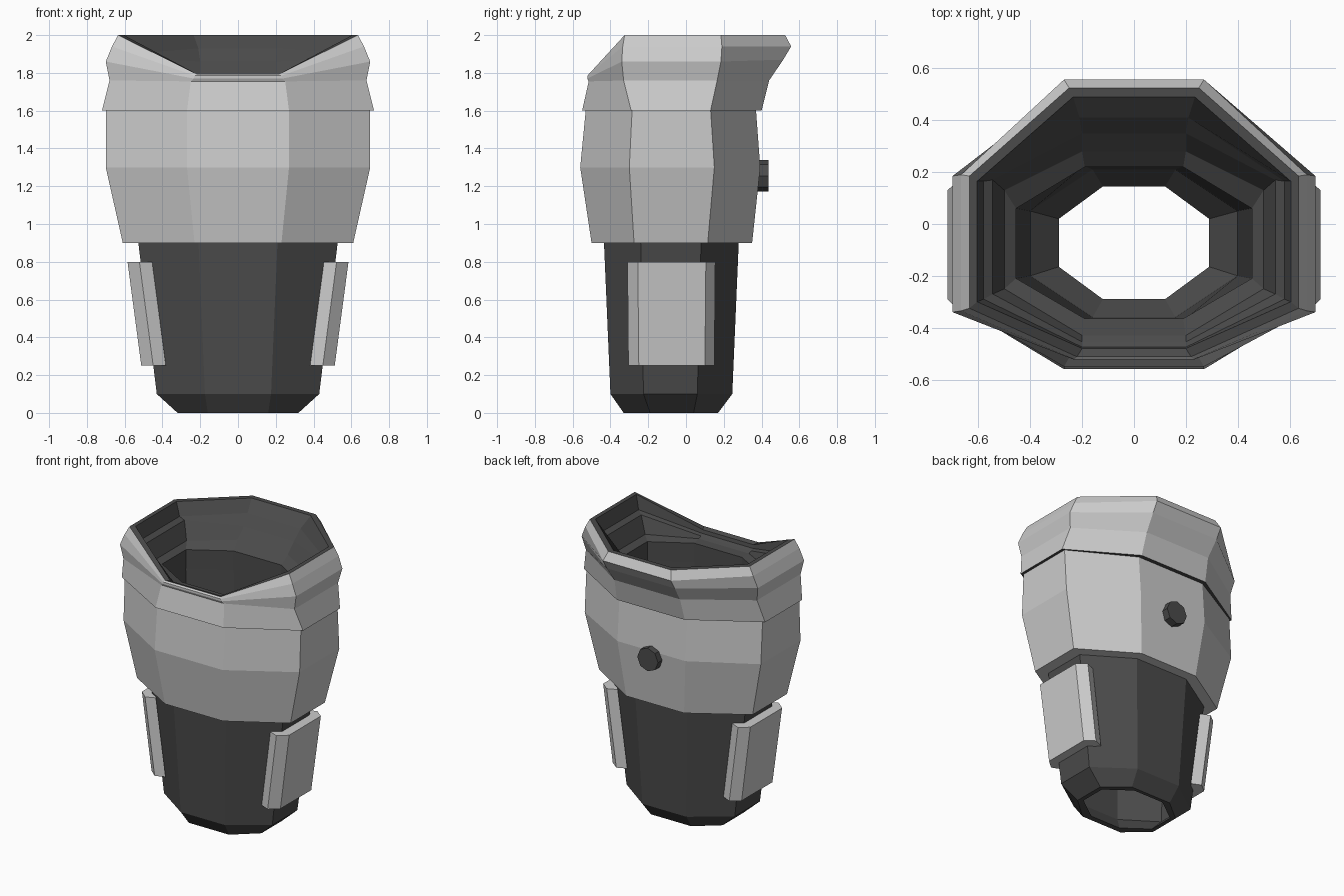
import bpy, bmesh, math
from mathutils import Matrix

dark = bpy.data.materials.new("dark_grey")
dark.diffuse_color = (0.07, 0.07, 0.07, 1)
light = bpy.data.materials.new("light_grey")
light.diffuse_color = (0.6, 0.6, 0.6, 1)


def finish(name, bm):
    bmesh.ops.recalc_face_normals(bm, faces=bm.faces)
    me = bpy.data.meshes.new(name)
    bm.to_mesh(me)
    bm.free()
    me.materials.append(light)
    me.materials.append(dark)
    ob = bpy.data.objects.new(name, me)
    bpy.context.collection.objects.link(ob)
    return ob


def octagon(z, x, sf, sb, a, yf, yb, zf=None, zb=None, ab=None):
    """Mirrored octagon: side half-width x, side corners sf/sb, front/back half-widths a/ab."""
    zf = z if zf is None else zf
    zb = z if zb is None else zb
    ab = a if ab is None else ab
    half = [(a, yf, zf), (x, sf, z), (x, sb, z), (ab, yb, zb)]
    return half + [(-p[0], p[1], p[2]) for p in reversed(half)]


def loft(name, rings, dark_bands):
    """Closed wall through the rings; the listed bands are dark."""
    bm = bmesh.new()
    loops = [[bm.verts.new(p) for p in octagon(*r)] for r in rings]
    for i, lo in enumerate(loops):
        hi = loops[(i + 1) % len(loops)]
        for k in range(8):
            j = (k + 1) % 8
            f = bm.faces.new((lo[k], lo[j], hi[j], hi[k]))
            f.material_index = int(i in dark_bands)
    return finish(name, bm)


# inner sleeve, open at both ends, running up inside the shell to the collar
loft("inner_sleeve", [
    (0.00, 0.32, -0.19, 0.04, 0.16, -0.33, 0.17),
    (0.10, 0.43, -0.225, 0.06, 0.175, -0.40, 0.245),
    (0.92, 0.53, -0.24, 0.08, 0.21, -0.435, 0.28),
    (1.62, 0.53, -0.24, 0.08, 0.21, -0.435, 0.28),
    (1.62, 0.46, -0.212, 0.062, 0.192, -0.37, 0.225),
    (0.11, 0.40, -0.20, 0.05, 0.16, -0.36, 0.21),
    (0.00, 0.29, -0.165, 0.02, 0.12, -0.29, 0.145),
], range(7))

# bulging upper shell
loft("upper_shell", [
    (0.90, 0.61, -0.275, 0.115, 0.23, -0.50, 0.35),
    (1.30, 0.70, -0.30, 0.15, 0.27, -0.56, 0.393),
    (1.61, 0.70, -0.285, 0.13, 0.27, -0.53, 0.37),
    (1.61, 0.52, -0.23, 0.08, 0.205, -0.42, 0.27),
    (0.90, 0.52, -0.23, 0.08, 0.205, -0.42, 0.27),
], ())

# flared collar, low at the front and raised at the back, with a stepped dark lining
loft("collar", [
    (1.60, 0.72, -0.29, 0.13, 0.27, -0.55, 0.40),
    (1.76, 0.68, -0.33, 0.165, 0.25, -0.515, 0.44, 1.755, 1.76, 0.26),
    (1.86, 0.70, -0.34, 0.185, 0.235, -0.522, 0.515, 1.77, 1.87, 0.27),
    (1.94, 0.667, -0.335, 0.19, 0.23, -0.522, 0.557, 1.785, 1.94, 0.27),
    (2.00, 0.635, -0.325, 0.185, 0.22, -0.512, 0.525, 1.795, 2.0, 0.25),
    (2.00, 0.605, -0.30, 0.165, 0.20, -0.48, 0.49, 1.785, 2.0, 0.235),
    (1.90, 0.58, -0.29, 0.165, 0.20, -0.475, 0.41, 1.76, 1.93, 0.21),
    (1.88, 0.545, -0.27, 0.17, 0.20, -0.455, 0.35, 1.75, 1.86),
    (1.76, 0.50, -0.25, 0.13, 0.20, -0.43, 0.28, 1.74, 1.79),
    (1.735, 0.455, -0.21, 0.06, 0.19, -0.365, 0.22),
    (1.60, 0.455, -0.21, 0.06, 0.19, -0.365, 0.22),
], range(4, 11))

# side pads wrapped round the sleeve
for side, name in ((1, "pad_right"), (-1, "pad_left")):
    bm = bmesh.new()
    loops = []
    for z, dx, g in ((0.25, -0.073, 0.005), (0.80, 0, 0)):
        prof = [(0.455, -0.282 + g), (0.522, -0.31 + g), (0.585, -0.255 + g),
                (0.585, 0.105 - g), (0.522, 0.155 - g), (0.455, 0.125 - g),
                (0.505, 0.06), (0.505, -0.22)]
        loops.append([bm.verts.new((side * (x + dx), y, z)) for x, y in prof])
    for k in range(8):
        j = (k + 1) % 8
        bm.faces.new((loops[0][k], loops[0][j], loops[1][j], loops[1][k]))
    for lp in loops:
        bm.faces.new(lp)
    finish(name, bm)

# octagonal knob on the back
bm = bmesh.new()
bmesh.ops.create_cone(bm, cap_ends=True, segments=8, radius1=0.083, radius2=0.083, depth=0.075,
                      matrix=Matrix.Translation((0, 0.398, 1.255)) @ Matrix.Rotation(math.pi / 2, 4, 'X'))
for f in bm.faces:
    f.material_index = 1
finish("back_knob", bm)
